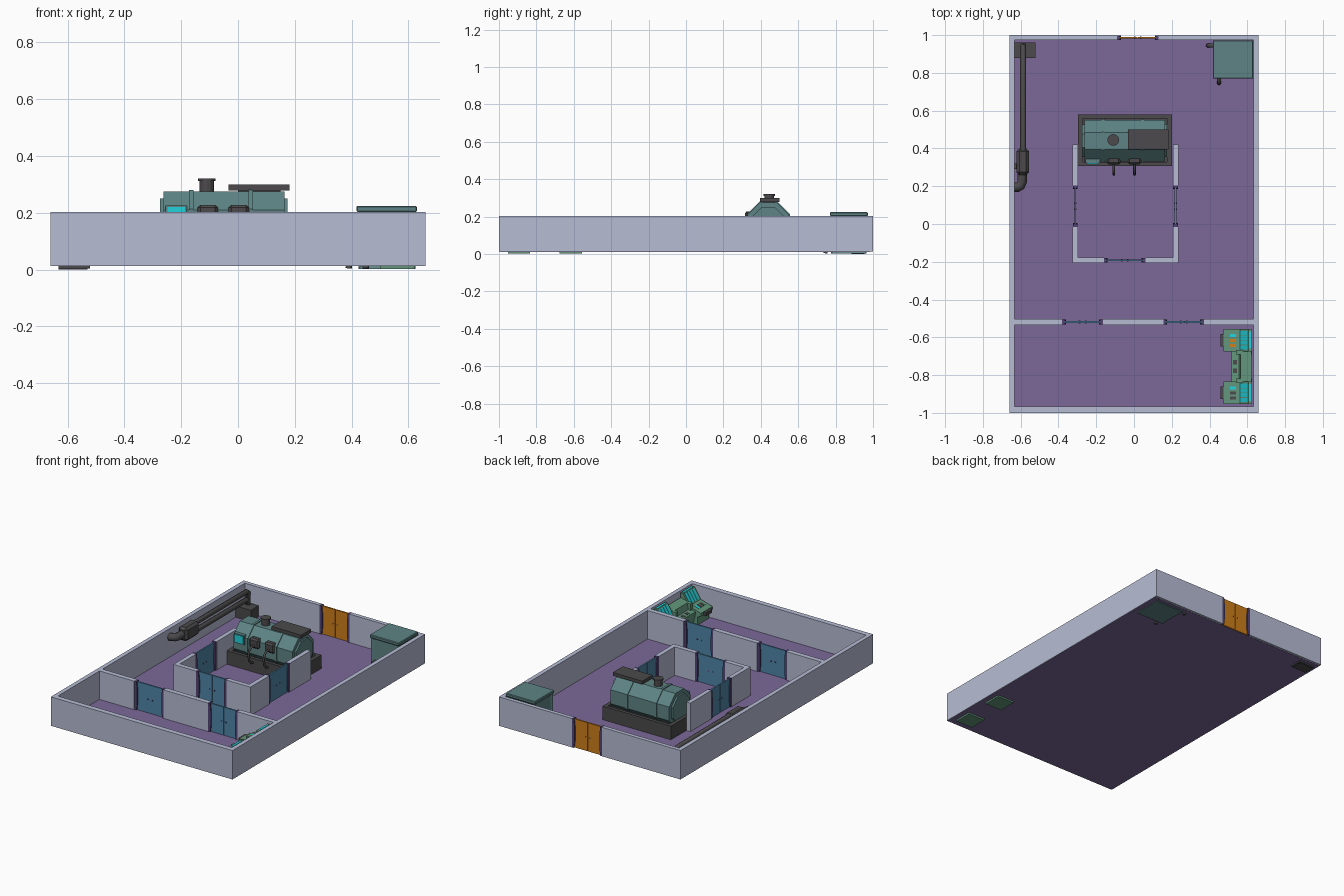
import bpy, bmesh, math
from mathutils import Vector, Matrix

if "Cube" in bpy.data.objects:
    bpy.data.objects.remove(bpy.data.objects["Cube"])


def mat(name, r, g, b):
    lin = [((c / 255 + 0.055) / 1.055) ** 2.4 for c in (r, g, b)]
    m = bpy.data.materials.new(name)
    m.diffuse_color = (*lin, 1)
    m.use_nodes = True
    m.node_tree.nodes["Principled BSDF"].inputs["Base Color"].default_value = m.diffuse_color
    return m


WALL = mat("pale_grey_blue", 182, 188, 212)
FLOOR = mat("purple_floor", 124, 104, 152)
TEAL = mat("dull_teal", 94, 132, 133)
GREEN = mat("soft_green", 98, 150, 124)
CYAN = mat("bright_cyan", 35, 210, 220)
DARK = mat("dark_grey", 76, 74, 76)
ORANGE = mat("orange", 205, 126, 25)
BLUE = mat("door_blue", 80, 134, 168)
FRAME = mat("dark_purple", 84, 68, 116)


def make(name, bm, m):
    bmesh.ops.recalc_face_normals(bm, faces=bm.faces)
    me = bpy.data.meshes.new(name)
    bm.to_mesh(me)
    bm.free()
    me.materials.append(m)
    ob = bpy.data.objects.new(name, me)
    bpy.context.collection.objects.link(ob)
    return ob


def box(name, m, x, y, z, bevel=0, inset=0):
    bm = bmesh.new()
    s = Matrix.Diagonal((x[1] - x[0], y[1] - y[0], z[1] - z[0], 1))
    c = Matrix.Translation((sum(x) / 2, sum(y) / 2, sum(z) / 2))
    bmesh.ops.create_cube(bm, size=1, matrix=c @ s)
    if inset:
        sides = [f for f in bm.faces if abs(f.normal.z) < 0.5]
        bmesh.ops.inset_individual(bm, faces=sides, thickness=inset, depth=-0.008)
    if bevel:
        bmesh.ops.bevel(bm, geom=bm.edges[:], offset=bevel, segments=1, affect='EDGES')
    return make(name, bm, m)


def prism(name, m, pts, a, b, axis):
    """Extrude a 2D profile: axis x -> (y,z), y -> (x,z)."""
    bm = bmesh.new()
    to = (lambda p, t: (t, p[0], p[1])) if axis == 'x' else (lambda p, t: (p[0], t, p[1]))
    lo = [bm.verts.new(to(p, a)) for p in pts]
    hi = [bm.verts.new(to(p, b)) for p in pts]
    n = len(pts)
    bm.faces.new(lo)
    bm.faces.new(hi)
    for i in range(n):
        bm.faces.new((lo[i], lo[(i + 1) % n], hi[(i + 1) % n], hi[i]))
    return make(name, bm, m)


def octagon(cy, cz, apothem):
    r = apothem / math.cos(math.pi / 8)
    return [(cy + r * math.cos(math.pi / 8 + i * math.pi / 4),
             cz + r * math.sin(math.pi / 8 + i * math.pi / 4)) for i in range(8)]


def tube(name, m, pts, r):
    cu = bpy.data.curves.new(name, 'CURVE')
    cu.dimensions = '3D'
    cu.bevel_depth = r
    cu.bevel_resolution = 2
    cu.use_fill_caps = True
    sp = cu.splines.new('POLY')
    sp.points.add(len(pts) - 1)
    for p, co in zip(sp.points, pts):
        p.co = (*co, 1)
    cu.materials.append(m)
    ob = bpy.data.objects.new(name, cu)
    bpy.context.collection.objects.link(ob)


def plate(name, m, p, q, y, lift=0.002):
    """Thin plate lying on a slope from p to q (x,z), spanning y."""
    d = Vector((q[0] - p[0], q[1] - p[1])).normalized()
    n = Vector((-d.y, d.x)) * lift
    prism(name, m, [p, q, (q[0] + n.x, q[1] + n.y), (p[0] + n.x, p[1] + n.y)], *y, 'y')


Z0, Z1 = 0.013, 0.203
H = (Z0, Z1)

# Floor and outer walls
box("floor", FLOOR, (-0.655, 0.655), (-0.995, 0.985), (0.012, 0.016))
box("front_wall", WALL, (-0.66, 0.66), (-1, -0.966), H)
box("left_wall", WALL, (-0.66, -0.632), (-0.966, 0.974), H)
box("right_wall", WALL, (0.632, 0.66), (-0.966, 0.974), H)
box("back_wall_left", WALL, (-0.66, -0.09), (0.974, 1), H)
box("back_wall_right", WALL, (0.13, 0.66), (0.974, 1), H)

# Partition between the two rooms
for i, x in enumerate([(-0.632, -0.38), (-0.165, 0.155), (0.37, 0.632)]):
    box(f"partition_wall_{i}", WALL, x, (-0.535, -0.503), H)

# Inner room walls
for side, x in (("left", (-0.325, -0.297)), ("right", (0.206, 0.235))):
    box(f"inner_{side}_wall_back", WALL, x, (0.205, 0.42), H)
    box(f"inner_{side}_wall_front", WALL, x, (-0.207, -0.015), H)
box("inner_front_wall_left", WALL, (-0.297, -0.16), (-0.207, -0.177), H)
box("inner_front_wall_right", WALL, (0.06, 0.206), (-0.207, -0.177), H)


# Doors: two leaves, centre seam handles and bulging side posts
def door(name, cx, cy, width, m, along_y=False):
    h = width / 2
    parts = []
    for s in (-1, 1):
        a, b = sorted((s * 0.001, s * (h - 0.01)))
        parts.append(box(f"{name}_leaf", m, (a, b), (-0.005, 0.005), (Z0, 0.2)))
        a, b = sorted((s * 0.012, s * 0.02))
        parts.append(box(f"{name}_handle", FRAME, (a, b), (-0.007, 0.007), (0.1, 0.108)))
        post = [(s * h, Z0), (s * (h - 0.014), Z0), (s * (h - 0.02), 0.06),
                (s * (h - 0.02), 0.15), (s * (h - 0.014), Z1), (s * h, Z1)]
        parts.append(prism(f"{name}_post", FRAME, post, -0.013, 0.013, 'y'))
    for p in parts:
        p.location = (cx, cy, 0)
        if along_y:
            p.rotation_euler.z = math.pi / 2


door("back_door", 0.02, 0.986, 0.22, ORANGE)
door("partition_door_left", -0.2725, -0.519, 0.215, BLUE)
door("partition_door_right", 0.2625, -0.519, 0.215, BLUE)
door("inner_front_door", -0.05, -0.192, 0.22, BLUE)
door("inner_left_door", -0.311, 0.095, 0.22, BLUE, True)
door("inner_right_door", 0.22, 0.095, 0.22, BLUE, True)

# Engine base: open tray with rim
bx, by = (-0.296, 0.2), (0.306, 0.58)
box("engine_base", DARK, (bx[0] + 0.01, bx[1] - 0.01), (by[0] + 0.01, by[1] - 0.01), (0.013, 0.085))
for s, y in (("front", (by[0], by[0] + 0.022)), ("back", (by[1] - 0.022, by[1]))):
    box(f"engine_base_{s}_rim", DARK, bx, y, (0.013, 0.105))
for s, x in (("left", (bx[0], bx[0] + 0.025)), ("right", (bx[1] - 0.025, bx[1]))):
    box(f"engine_base_{s}_rim", DARK, x, (by[0] + 0.022, by[1] - 0.022), (0.013, 0.105))

# Engine tank with end caps and bands
TY, TZ = 0.44, 0.165
prism("engine_tank", TEAL, octagon(TY, TZ, 0.11), -0.263, 0.164, 'x')
prism("engine_end_caps", TEAL, octagon(TY, TZ, 0.086), -0.274, 0.175, 'x')
for i, x in enumerate((-0.165, 0.045)):
    prism(f"engine_band_{i}", TEAL, octagon(TY, TZ, 0.115), x - 0.008, x + 0.008, 'x')

# Chimney and top plate
for nm, r, z, d in (("neck", 0.026, 0.29, 0.05), ("cap", 0.031, 0.316, 0.009)):
    bm = bmesh.new()
    bmesh.ops.create_cone(bm, cap_ends=True, segments=12, radius1=r, radius2=r, depth=d,
                          matrix=Matrix.Translation((-0.11, 0.445, z)))
    make(f"chimney_{nm}", bm, DARK)
box("top_plate", DARK, (-0.033, 0.182), (0.395, 0.5), (0.279, 0.3))
box("top_plate_support", DARK, (0.0, 0.15), (0.415, 0.475), (0.27, 0.28))

# Engine front: display, hatches and hoses
box("display_housing", TEAL, (-0.256, -0.18), (0.322, 0.37), (0.165, 0.226))
box("display", CYAN, (-0.249, -0.187), (0.318, 0.322), (0.172, 0.221))
for i, x in enumerate((-0.107, 0.003)):
    box(f"hatch_{i}", DARK, (x - 0.036, x + 0.036), (0.315, 0.37), (0.165, 0.228), bevel=0.01)
    tube(f"hose_{i}", DARK, [(x, 0.32, 0.185), (x, 0.29, 0.185), (x, 0.27, 0.17), (x, 0.262, 0.14),
                             (x, 0.27, 0.1), (x, 0.29, 0.08), (x, 0.32, 0.075)], 0.007)

# Corner cabinet with lid and floor pipes
box("cabinet_body", TEAL, (0.424, 0.626), (0.776, 0.966), (0.002, 0.208), inset=0.022)
box("cabinet_lid", TEAL, (0.417, 0.631), (0.769, 0.972), (0.203, 0.224), bevel=0.004)
tube("cabinet_side_pipe", DARK, [(0.44, 0.945, 0.05), (0.41, 0.945, 0.05), (0.393, 0.945, 0.035),
                                 (0.39, 0.945, 0.004)], 0.011)
tube("cabinet_front_pipe", DARK, [(0.45, 0.79, 0.05), (0.45, 0.765, 0.05), (0.45, 0.748, 0.035),
                                  (0.45, 0.745, 0.004)], 0.011)

# Wall pipes on the left, running from a floor box to a valve and elbow
box("pipe_box", DARK, (-0.632, -0.522), (0.878, 0.96), (0.003, 0.09))
for i, z in enumerate((0.125, 0.178)):
    tube(f"wall_pipe_{i}", DARK, [(-0.587, 0.36, z), (-0.587, 0.925, z), (-0.587, 0.94, z - 0.01),
                                  (-0.587, 0.945, 0.06)], 0.016)
box("pipe_valve", DARK, (-0.622, -0.556), (0.26, 0.4), (0.105, 0.195), bevel=0.015)
box("valve_mount", DARK, (-0.634, -0.61), (0.29, 0.32), (0.13, 0.17))
tube("pipe_elbow", DARK, [(-0.592, 0.28, 0.15), (-0.592, 0.225, 0.15), (-0.6, 0.203, 0.15),
                          (-0.615, 0.195, 0.15), (-0.634, 0.195, 0.15)], 0.025)

# Control consoles: two desks joined by a middle panel
profile = [(0.5, 0.002), (0.622, 0.002), (0.625, 0.195), (0.605, 0.195), (0.56, 0.125),
           (0.475, 0.1), (0.475, 0.08), (0.5, 0.07)]
for nm, yc in (("back", -0.615), ("front", -0.893)):
    prism(f"{nm}_console", GREEN, profile, yc - 0.06, yc + 0.06, 'y')
    box(f"{nm}_console_grip", DARK, (0.458, 0.478), (yc - 0.033, yc + 0.033), (0.075, 0.098))
    for k in range(4):  # screen strips
        y = yc - 0.05 + 0.025 * k
        plate(f"{nm}_console_screen_{k}", CYAN, (0.564, 0.1312), (0.602, 0.1903), (y + 0.001, y + 0.0225))
    plate(f"{nm}_console_top_light", CYAN, (0.607, 0.195), (0.622, 0.195), (yc - 0.045, yc + 0.045))
    for k in range(3):  # buttons
        y = yc - 0.035 + 0.026 * k
        m = ORANGE if nm == "back" and k < 2 else CYAN if k == 2 else DARK
        plate(f"{nm}_console_button_{k}", m, (0.51, 0.1103), (0.54, 0.1191), (y, y + 0.016))
middle = [(0.53, 0.014), (0.622, 0.014), (0.622, 0.165), (0.565, 0.15), (0.555, 0.11), (0.515, 0.1), (0.515, 0.085)]
prism("console_middle", GREEN, middle, -0.834, -0.674, 'y')
for k in range(2):
    y = -0.79 + 0.045 * k
    plate(f"middle_button_{k}", DARK, (0.525, 0.1025), (0.545, 0.1075), (y, y + 0.025))
for i, y in enumerate((-0.678, -0.83)):
    box(f"console_joint_{i}", GREEN, (0.54, 0.625), (y - 0.012, y + 0.012), (0.014, 0.15))
box("valve_foot", DARK, (-0.632, -0.53), (0.885, 0.955), (0.0, 0.004))
